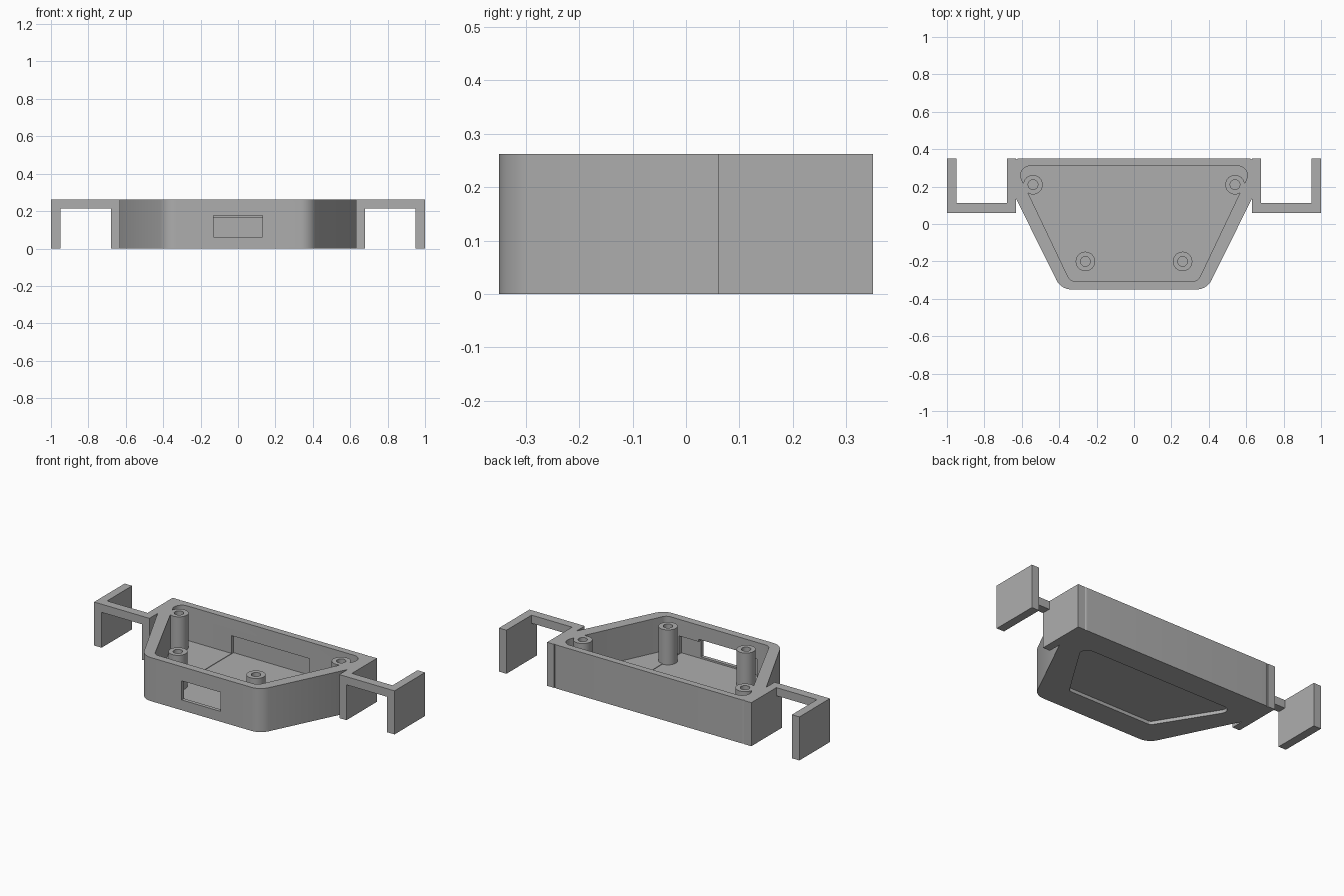
import bpy, bmesh, math
from mathutils import Vector

cube = bpy.data.objects.get("Cube")
if cube:
    bpy.data.objects.remove(cube, do_unlink=True)

HEIGHT, FLOOR = 0.262, 0.055

grey = bpy.data.materials.new("plain grey")
grey.use_nodes = True
grey.diffuse_color = (0.42, 0.42, 0.42, 1)
grey.node_tree.nodes["Principled BSDF"].inputs["Base Color"].default_value = grey.diffuse_color


def rounded(corners, steps=10):
    """Outline from (x, y, radius) corners, each rounded by an arc."""
    out = []
    n = len(corners)
    for i, (x, y, r) in enumerate(corners):
        p = Vector((x, y))
        a = (Vector(corners[i - 1][:2]) - p).normalized()
        b = (Vector(corners[(i + 1) % n][:2]) - p).normalized()
        if r == 0:
            out.append(p)
            continue
        half = a.angle(b) / 2
        centre = p + (a + b).normalized() * r / math.sin(half)
        start = p + a * r / math.tan(half) - centre
        end = p + b * r / math.tan(half) - centre
        sweep = start.angle_signed(end)
        for k in range(steps + 1):
            t = -sweep * k / steps
            out.append(centre + Vector((start.x * math.cos(t) - start.y * math.sin(t),
                                        start.x * math.sin(t) + start.y * math.cos(t))))
    return out


def mirrored(half):
    """Close a right-hand half outline with its mirror image."""
    return half + [(-x, y, r) for x, y, r in reversed(half)]


def prism(name, outline, z0, z1):
    bm = bmesh.new()
    face = bm.faces.new([bm.verts.new((p[0], p[1], z0)) for p in outline])
    top = bmesh.ops.extrude_face_region(bm, geom=[face])["geom"]
    bmesh.ops.translate(bm, vec=(0, 0, z1 - z0),
                        verts=[v for v in top if isinstance(v, bmesh.types.BMVert)])
    bmesh.ops.recalc_face_normals(bm, faces=bm.faces)
    mesh = bpy.data.meshes.new(name)
    bm.to_mesh(mesh)
    bm.free()
    mesh.materials.append(grey)
    obj = bpy.data.objects.new(name, mesh)
    bpy.context.collection.objects.link(obj)
    return obj


def block(name, x0, x1, y0, y1, z0, z1):
    return prism(name, [(x0, y0), (x1, y0), (x1, y1), (x0, y1)], z0, z1)


def circle(x, y, r, n=32):
    return [(x + r * math.cos(math.tau * i / n), y + r * math.sin(math.tau * i / n))
            for i in range(n)]


def activate(obj):
    bpy.ops.object.select_all(action="DESELECT")
    obj.select_set(True)
    bpy.context.view_layer.objects.active = obj


def combine(obj, other, operation):
    mod = obj.modifiers.new(operation.lower(), "BOOLEAN")
    mod.operation, mod.solver, mod.object = operation, "EXACT", other
    activate(obj)
    bpy.ops.object.modifier_apply(modifier=mod.name)
    bpy.data.objects.remove(other, do_unlink=True)


def smooth(obj):
    activate(obj)
    bpy.ops.object.shade_smooth_by_angle(angle=math.radians(30))


# Tray with rounded front corners
tray = prism("tray", rounded(mirrored([(0.39, -0.35, 0.09), (0.645, 0.165, 0),
                                       (0.645, 0.35, 0.03)])), 0, HEIGHT)

# Open cavity
cavity = rounded(mirrored([(0.342, -0.305, 0.04), (0.635, 0.31, 0.05)]))
combine(tray, prism("cavity", cavity, FLOOR, 0.4), "DIFFERENCE")

# Shallow pocket in the front and back walls
combine(tray, block("pocket", -0.26, 0.26, -0.328, 0.33, FLOOR - 0.003, 0.162), "DIFFERENCE")

# Front window
combine(tray, block("window", -0.13, 0.13, -0.5, -0.2, 0.062, 0.177), "DIFFERENCE")

# Recess under the floor
recess = rounded(mirrored([(0.28, -0.2, 0.02), (0.53, 0.2, 0.04)]))
combine(tray, prism("recess", recess, -0.1, 0.02), "DIFFERENCE")
smooth(tray)

# Hollow screw posts
for side, word in ((1, "left"), (-1, "right")):
    for x, y, place in ((0.26, -0.2, "front"), (0.54, 0.21, "back")):
        post = prism(f"{place}_{word}_post", circle(side * x, y, 0.052), FLOOR - 0.02, HEIGHT)
        combine(post, prism("hole", circle(side * x, y, 0.026), FLOOR + 0.005, 0.4), "DIFFERENCE")
        smooth(post)

    # Side hook: inner plate, arm and outer plate
    inner, outer = side * 0.632, side * 1.0
    hook = block(f"{word}_hook", *sorted((inner, side * 0.68)), 0.06, 0.35, 0, HEIGHT)
    combine(hook, block("arm", *sorted((inner, outer)), 0.06, 0.112, 0.213, HEIGHT), "UNION")
    combine(hook, block("plate", *sorted((side * 0.95, outer)), 0.06, 0.35, 0, HEIGHT), "UNION")
